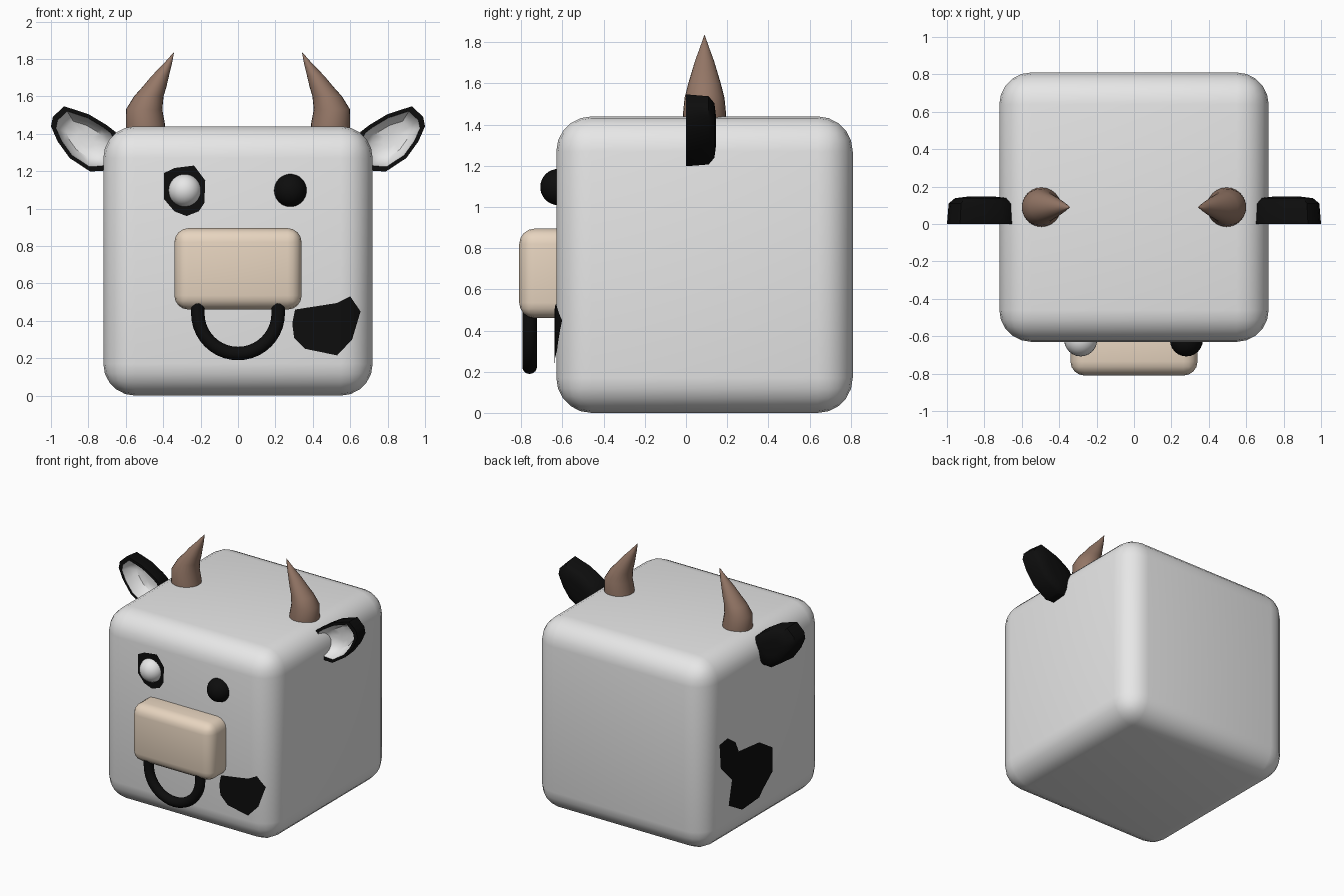
import bpy, bmesh, math
from mathutils import Vector

if "Cube" in bpy.data.objects:
    bpy.data.objects.remove(bpy.data.objects["Cube"])


def mat(name, rgb):
    m = bpy.data.materials.new(name)
    m.diffuse_color = (*rgb, 1)
    m.use_nodes = True
    m.node_tree.nodes["Principled BSDF"].inputs["Base Color"].default_value = m.diffuse_color
    return m


WHITE = mat("white", (0.8, 0.8, 0.8))
BLACK = mat("black", (0.004, 0.004, 0.004))
TAN = mat("tan", (0.81, 0.67, 0.53))
BROWN = mat("brown", (0.30, 0.185, 0.135))


def finish(bm, name, mats, angle=None, recalc=True):
    if recalc:
        bmesh.ops.recalc_face_normals(bm, faces=bm.faces)
    me = bpy.data.meshes.new(name)
    bm.to_mesh(me)
    bm.free()
    ob = bpy.data.objects.new(name, me)
    bpy.context.collection.objects.link(ob)
    for m in mats:
        me.materials.append(m)
    if angle:
        bpy.ops.object.select_all(action='DESELECT')
        ob.select_set(True)
        bpy.context.view_layer.objects.active = ob
        bpy.ops.object.shade_smooth_by_angle(angle=math.radians(angle))
    return ob


def rounded_box(name, lo, hi, r, seg, m):
    bm = bmesh.new()
    bmesh.ops.create_cube(bm, size=1)
    lo, hi = Vector(lo), Vector(hi)
    for v in bm.verts:
        v.co = Vector([lo[i] + (v.co[i] + 0.5) * (hi[i] - lo[i]) for i in range(3)])
    bmesh.ops.bevel(bm, geom=bm.edges[:], offset=r, segments=seg, profile=0.5, affect='EDGES')
    return finish(bm, name, [m], 40)


def loft(name, rings, mats, angle, white_from=None):
    """Skin a list of point rings, capping both ends; later bands can take the second colour."""
    bm = bmesh.new()
    rows = [[bm.verts.new(p) for p in ring] for ring in rings]
    n = len(rows[0])
    for k in range(len(rows) - 1):
        for i in range(n):
            j = (i + 1) % n
            f = bm.faces.new((rows[k][i], rows[k][j], rows[k + 1][j], rows[k + 1][i]))
            f.material_index = int(white_from is not None and k >= white_from)
    bm.faces.new(rows[0])
    cap = bm.faces.new(rows[-1])
    cap.material_index = int(white_from is not None)
    return finish(bm, name, mats, angle)


def patch(name, pts, outward, cuts=(), drape=None):
    """Flat painted spot, optionally sliced along x and draped over the rounded edge."""
    bm = bmesh.new()
    f = bm.faces.new([bm.verts.new(p) for p in pts])
    f.normal_update()
    if f.normal.dot(Vector(outward)) < 0:
        f.normal_flip()
    for x in cuts:
        bmesh.ops.bisect_plane(bm, geom=bm.verts[:] + bm.edges[:] + bm.faces[:],
                               plane_co=(x, 0, 0), plane_no=(1, 0, 0))
    if drape:
        for v in bm.verts:
            v.co.y += drape(v.co.x)
    return finish(bm, name, [BLACK], recalc=False)


# Head block and snout
R = 0.17
rounded_box("head", (-0.72, -0.63, 0), (0.72, 0.81, 1.44), R, 5, WHITE)
rounded_box("snout", (-0.34, -0.81, 0.46), (0.34, -0.50, 0.895), 0.075, 4, TAN)

# Nose ring: half loop with short straight ends inside the snout
path = [(-0.215, 0.50, math.pi)]
path += [(0.215 * math.cos(a), 0.44 + 0.215 * math.sin(a), a)
         for a in (math.pi + math.pi * i / 20 for i in range(21))]
path += [(0.215, 0.50, 0)]
rings = []
for x, z, a in path:
    ring = []
    for i in range(14):
        t = 2 * math.pi * i / 14
        d = 0.036 * math.cos(t)
        ring.append((x + d * math.cos(a), -0.76 + 0.036 * math.sin(t), z + d * math.sin(a)))
    rings.append(ring)
loft("nose_ring", rings, [BLACK], 50)

# Eyes
for name, x, m in (("left_eye", -0.285, WHITE), ("right_eye", 0.28, BLACK)):
    bm = bmesh.new()
    bmesh.ops.create_uvsphere(bm, u_segments=24, v_segments=16, radius=0.088)
    bmesh.ops.translate(bm, verts=bm.verts, vec=(x, -0.62, 1.097))
    finish(bm, name, [m], 60)

# Horns (centre x, height, radius) and ears (outline, then depth/scale steps)
HORN = [(0.495, 1.40, 0.105), (0.495, 1.45, 0.105), (0.502, 1.53, 0.097), (0.477, 1.60, 0.079),
        (0.447, 1.65, 0.064), (0.415, 1.71, 0.046), (0.378, 1.77, 0.024), (0.343, 1.835, 0.001)]
EAR = [(0.99, 1.49), (0.93, 1.547), (0.80, 1.505), (0.70, 1.445), (0.655, 1.41), (0.62, 1.33),
       (0.65, 1.23), (0.71, 1.203), (0.79, 1.198), (0.90, 1.27), (0.965, 1.36), (1.0, 1.44)]
STEPS = [(0.146, 0.40), (0.138, 0.76), (0.11, 0.95), (0.0, 1.0),
         (0.0, 0.85), (0.06, 0.76), (0.10, 0.55), (0.11, 0.25)]
for side, s in (("left", -1), ("right", 1)):
    loft(side + "_horn",
         [[(s * (cx + r * math.cos(i * math.pi / 12)), 0.09 + r * math.sin(i * math.pi / 12), z)
           for i in range(24)] for cx, z, r in HORN], [BROWN], 50)
    loft(side + "_ear",
         [[(s * (0.82 + (x - 0.82) * k), y, 1.37 + (z - 1.37) * k) for x, z in EAR]
          for y, k in STEPS], [BLACK, WHITE], 40, white_from=4)

# Black spots: round the eye, on the lower front corner, and on the left side
EYE = [(-0.395, 1.19), (-0.34, 1.217), (-0.235, 1.23), (-0.205, 1.19), (-0.175, 1.15),
       (-0.18, 1.03), (-0.21, 0.985), (-0.275, 0.96), (-0.34, 0.985), (-0.395, 1.05)]
patch("eye_spot", [(x, -0.636, z) for x, z in EYE], (0, -1, 0))

CHEEK = [(0.305, 0.46), (0.53, 0.495), (0.60, 0.53), (0.655, 0.45), (0.61, 0.30),
         (0.53, 0.215), (0.36, 0.25), (0.30, 0.31), (0.29, 0.385)]
EDGE = 0.72 - R
patch("cheek_spot", [(x, -0.638, z) for x, z in CHEEK], (0, -1, 0),
      (EDGE, 0.58, 0.60, 0.62, 0.64),
      lambda x: R - math.sqrt(R * R - max(0, x - EDGE) ** 2))

SIDE = [(0.635, 0.80), (0.54, 0.815), (0.445, 0.75), (0.405, 0.665), (0.16, 0.64), (0.0, 0.54),
        (0.0, 0.36), (0.12, 0.265), (0.16, 0.223), (0.364, 0.208), (0.526, 0.30),
        (0.486, 0.48), (0.62, 0.616)]
patch("side_spot", [(-0.726, y, z) for y, z in SIDE], (-1, 0, 0))
